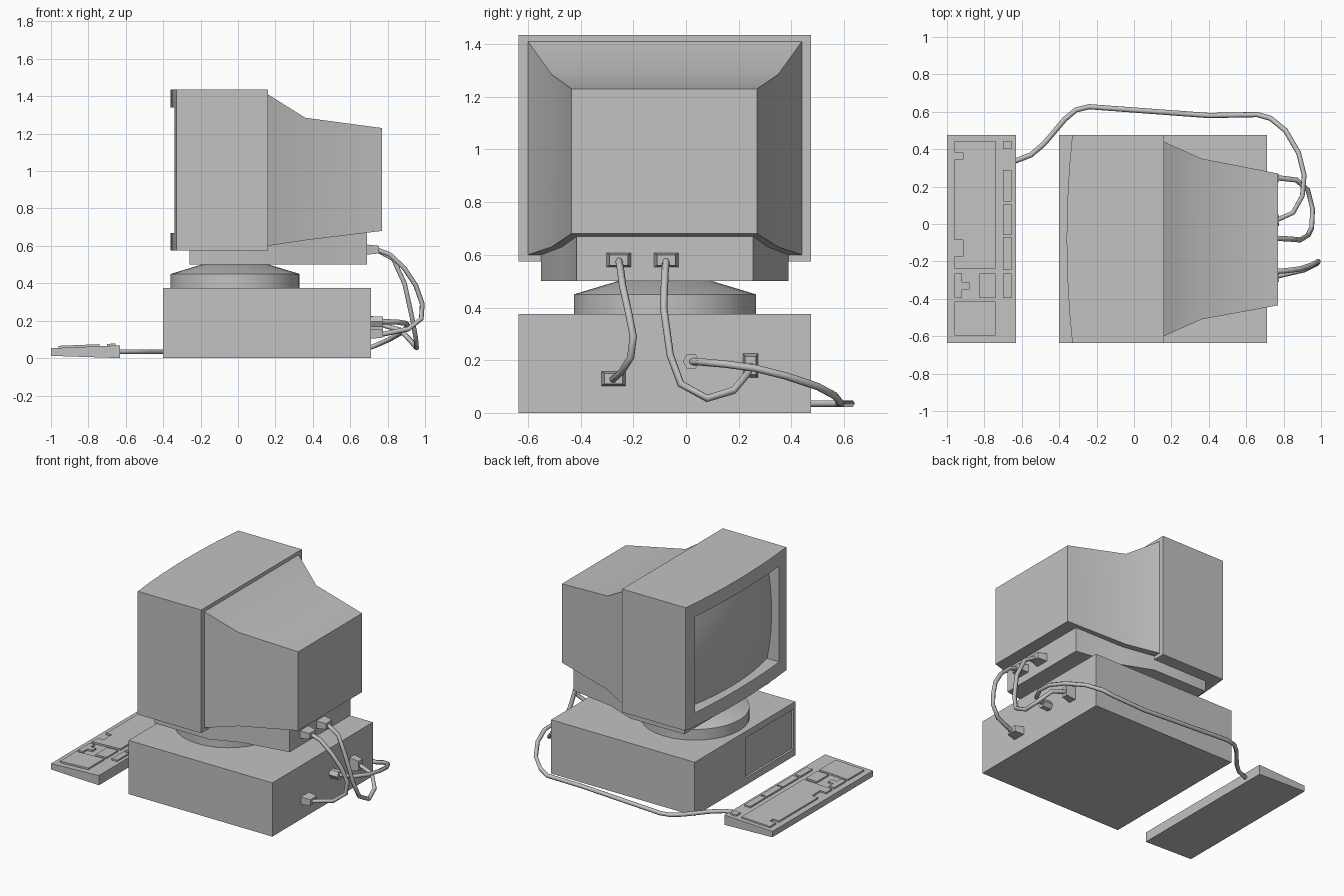
import bpy, bmesh, math
from mathutils import Matrix, Vector

cube = bpy.data.objects.get("Cube")
if cube:
    bpy.data.objects.remove(cube, do_unlink=True)

GREY = (0.54, 0.54, 0.54, 1)
mat = bpy.data.materials.new("plain_grey")
mat.use_nodes = True
mat.diffuse_color = GREY
mat.node_tree.nodes["Principled BSDF"].inputs["Base Color"].default_value = GREY

MID = -0.08  # y centre of the monitor


def select(ob):
    bpy.ops.object.select_all(action="DESELECT")
    ob.select_set(True)
    bpy.context.view_layer.objects.active = ob


def finish(name, bm, smooth=False):
    bmesh.ops.recalc_face_normals(bm, faces=bm.faces)
    me = bpy.data.meshes.new(name)
    bm.to_mesh(me)
    bm.free()
    me.materials.append(mat)
    ob = bpy.data.objects.new(name, me)
    bpy.context.collection.objects.link(ob)
    if smooth:
        select(ob)
        bpy.ops.object.shade_smooth_by_angle(angle=math.radians(32))
    return ob


def loft(name, sections, smooth=False):
    """Join rectangles (x, y0, y1, z0, z1) along x into a closed solid."""
    bm = bmesh.new()
    rings = [[bm.verts.new(p) for p in ((x, a, c), (x, b, c), (x, b, d), (x, a, d))]
             for x, a, b, c, d in sections]
    for r, s in zip(rings, rings[1:]):
        for i in range(4):
            j = (i + 1) % 4
            bm.faces.new((r[i], r[j], s[j], s[i]))
    bm.faces.new(rings[0])
    bm.faces.new(rings[-1])
    return finish(name, bm, smooth)


def box(name, x0, x1, y0, y1, z0, z1):
    return loft(name, [(x0, y0, y1, z0, z1), (x1, y0, y1, z0, z1)])


def prism(name, plan, z0, z1, slope=0.0):
    """Extrude an (x, y) outline upwards, with an optional tilt along x."""
    bm = bmesh.new()
    face = bm.faces.new([bm.verts.new((x, y, z0)) for x, y in plan])
    up = bmesh.ops.extrude_face_region(bm, geom=[face])["geom"]
    bmesh.ops.translate(bm, vec=(0, 0, z1 - z0),
                        verts=[v for v in up if isinstance(v, bmesh.types.BMVert)])
    for v in bm.verts:
        v.co.z += slope * (v.co.x + 1)
    return finish(name, bm)


def cone(name, r1, r2, depth, sides, matrix):
    bm = bmesh.new()
    bmesh.ops.create_cone(bm, cap_ends=True, segments=sides, radius1=r1,
                          radius2=r2, depth=depth, matrix=matrix)
    return finish(name, bm, True)


def cut(ob, cutter):
    mod = ob.modifiers.new("cut", "BOOLEAN")
    mod.object = cutter
    mod.operation = "DIFFERENCE"
    mod.solver = "EXACT"
    select(ob)
    bpy.ops.object.modifier_apply(modifier="cut")
    bpy.data.objects.remove(cutter, do_unlink=True)


def cable(name, points, radius=0.014):
    cu = bpy.data.curves.new(name, "CURVE")
    cu.dimensions = "3D"
    cu.bevel_depth = radius
    cu.bevel_resolution = 1
    cu.use_fill_caps = True
    sp = cu.splines.new("POLY")
    sp.points.add(len(points) - 1)
    for p, co in zip(sp.points, points):
        p.co = (*co, 1)
    cu.materials.append(mat)
    ob = bpy.data.objects.new(name, cu)
    bpy.context.collection.objects.link(ob)
    select(ob)
    bpy.ops.object.convert(target="MESH")


# Computer case with a shallow drive panel recess
case = box("computer_case", -0.40, 0.71, -0.635, 0.475, 0, 0.375)
cut(case, box("panel_cutter", -0.5, -0.385, -0.615, -0.09, 0.05, 0.33))

# Swivel stand
cone("swivel_disc", 0.345, 0.345, 0.075, 32, Matrix.Translation((-0.015, MID, 0.4125)))
cone("swivel_dome", 0.345, 0.18, 0.05, 32, Matrix.Translation((-0.015, MID, 0.475)))

# Monitor foot, tapering to the back
loft("monitor_foot", [(x, MID - w, MID + w, 0.5, z) for x, w, z in
                      ((-0.26, 0.47, 0.60), (0.16, 0.47, 0.62), (0.36, 0.39, 0.64),
                       (0.69, 0.335, 0.68))], True)

# Monitor front shell with a bowed face and a screen opening
HALF = 0.555
bow = [(-0.33 - 0.03 * (1 - u * u), MID + HALF * u) for u in [i / 4 - 1 for i in range(9)]]
shell = prism("monitor_shell", [(0.16, MID - HALF)] + bow + [(0.16, MID + HALF)], 0.575, 1.435)
cut(shell, box("screen_cutter", -0.5, -0.2, MID - 0.465, MID + 0.465, 0.67, 1.34))

# Bulging screen glass
bm = bmesh.new()
bmesh.ops.create_grid(bm, x_segments=10, y_segments=10, size=1)
for v in bm.verts:
    u, w = v.co.x, v.co.y
    v.co = Vector((-0.335 + 0.055 * u * u + 0.035 * w * w, MID + 0.465 * u, 1.005 + 0.335 * w))
for f in bm.faces:
    f.normal_update()
    if f.normal.x > 0:
        f.normal_flip()
me = bpy.data.meshes.new("screen")
bm.to_mesh(me)
bm.free()
me.materials.append(mat)
screen = bpy.data.objects.new("screen", me)
bpy.context.collection.objects.link(screen)
select(screen)
bpy.ops.object.shade_smooth()

# Monitor rear housing
loft("monitor_rear", [(0.16, -0.60, 0.44, 0.60, 1.41), (0.36, -0.51, 0.35, 0.63, 1.285),
                      (0.77, -0.435, 0.27, 0.68, 1.23)], True)

# Keyboard
SLOPE = 0.04
loft("keyboard_base", [(-1, -0.635, 0.475, 0.012, 0.053), (-0.63, -0.635, 0.475, 0, 0.068)])


def keys(name, plan):
    prism(name, plan, 0.045, 0.064, SLOPE)


def key_block(name, x0, x1, y0, y1):
    keys(name, [(x0, y0), (x1, y0), (x1, y1), (x0, y1)])


L, N, R = -0.96, -0.915, -0.74
keys("main_keys", [(L, 0.445), (R, 0.445), (R, -0.24), (L, -0.24), (L, -0.175), (N, -0.175),
                   (N, -0.085), (L, -0.085), (L, 0.345), (N, 0.345), (N, 0.38), (L, 0.38)])
keys("arrow_keys", [(L, -0.265), (-0.92, -0.265), (-0.92, -0.31), (-0.88, -0.31), (-0.88, -0.35),
                    (-0.92, -0.35), (-0.92, -0.395), (L, -0.395)])
key_block("navigation_keys", -0.825, R, -0.395, -0.265)
key_block("number_keys", L, R, -0.595, -0.415)
for i, (a, b) in enumerate(((0.40, 0.445), (0.12, 0.29), (-0.06, 0.107),
                            (-0.245, -0.07), (-0.395, -0.265))):
    key_block(f"function_keys_{i + 1}", -0.70, -0.655, a, b)


# Plugs on the back of the monitor and case
def plug(name, x, y, z, hy, hz):
    loft(name, [(x, y - hy, y + hy, z - hz, z + hz),
                (x + 0.065, y - hy * 0.75, y + hy * 0.75, z - hz * 0.75, z + hz * 0.75)])


plug("monitor_power_plug", 0.69, -0.255, 0.58, 0.046, 0.027)
plug("monitor_signal_plug", 0.69, -0.075, 0.58, 0.046, 0.027)
plug("case_power_plug", 0.71, -0.275, 0.13, 0.046, 0.027)
plug("case_signal_plug", 0.71, 0.245, 0.18, 0.028, 0.046)
cone("keyboard_plug", 0.032, 0.032, 0.065, 6,
     Matrix.Translation((0.7425, 0.02, 0.195)) @ Matrix.Rotation(math.pi / 2, 4, "Y"))

# Cables
cable("power_cable", [(0.74, -0.255, 0.58), (0.81, -0.25, 0.555), (0.89, -0.24, 0.48),
                      (0.95, -0.22, 0.39), (0.985, -0.2, 0.29), (0.98, -0.21, 0.21),
                      (0.91, -0.245, 0.155), (0.76, -0.28, 0.125)])
cable("signal_cable", [(0.74, -0.075, 0.58), (0.83, -0.08, 0.53), (0.89, -0.085, 0.4),
                       (0.93, -0.06, 0.22), (0.95, -0.02, 0.11), (0.955, 0.08, 0.055),
                       (0.93, 0.18, 0.085), (0.87, 0.235, 0.15), (0.76, 0.248, 0.18)])
cable("keyboard_cable", [(-0.64, 0.335, 0.035), (-0.55, 0.37, 0.035), (-0.48, 0.43, 0.035),
                         (-0.37, 0.56, 0.035), (-0.31, 0.61, 0.035), (-0.24, 0.627, 0.035),
                         (0.4, 0.58, 0.035), (0.66, 0.585, 0.04), (0.73, 0.565, 0.065),
                         (0.81, 0.5, 0.1), (0.88, 0.38, 0.14), (0.91, 0.26, 0.17),
                         (0.90, 0.15, 0.185), (0.85, 0.06, 0.193), (0.76, 0.02, 0.195)])
